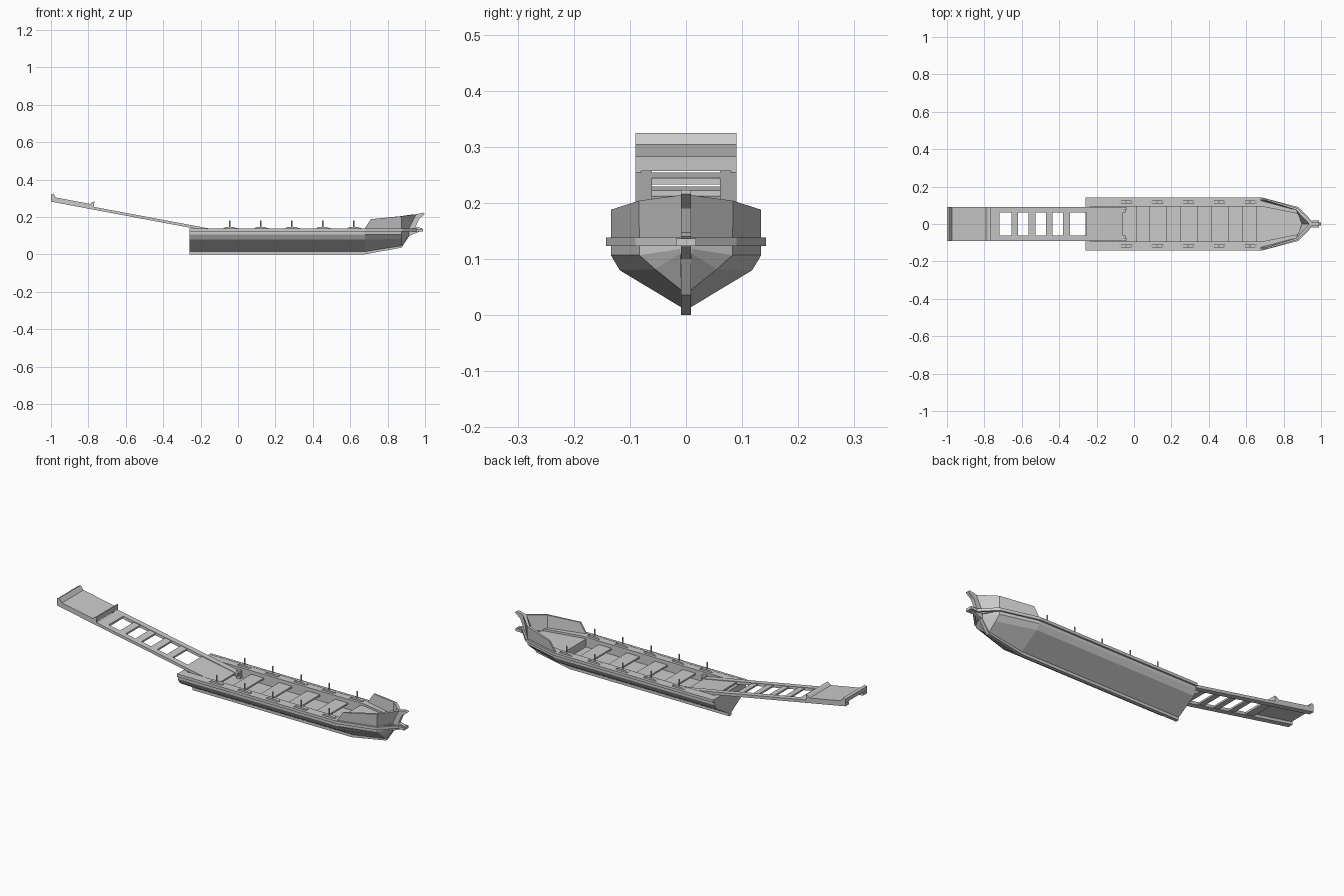
import bpy, bmesh, math

if "Cube" in bpy.data.objects:
    bpy.data.objects.remove(bpy.data.objects["Cube"])

def make(name, verts, faces):
    bm = bmesh.new()
    vs = [bm.verts.new(v) for v in verts]
    for f in faces:
        bm.faces.new([vs[i] for i in f])
    bmesh.ops.remove_doubles(bm, verts=bm.verts, dist=1e-5)
    bmesh.ops.recalc_face_normals(bm, faces=bm.faces)
    me = bpy.data.meshes.new(name)
    bm.to_mesh(me)
    bm.free()
    ob = bpy.data.objects.new(name, me)
    bpy.context.collection.objects.link(ob)
    return ob

def prism(name, profile, y0, y1):
    """Extrude an xz profile along y."""
    n = len(profile)
    verts = [(x, y, z) for y in (y0, y1) for x, z in profile]
    faces = [range(n), range(n, 2 * n)]
    faces += [(i, (i + 1) % n, n + (i + 1) % n, n + i) for i in range(n)]
    return make(name, verts, faces)

def box(name, x0, x1, y0, y1, z0, z1):
    return prism(name, [(x0, z0), (x1, z0), (x1, z1), (x0, z1)], y0, y1)

def loft(name, rings, closed=True, caps=True):
    n = len(rings[0])
    verts = [p for r in rings for p in r]
    faces = []
    for k in range(len(rings) - 1):
        for i in range(n if closed else n - 1):
            j = (i + 1) % n
            faces.append((k * n + i, k * n + j, k * n + n + j, k * n + n + i))
    if caps:
        faces += [range(n), range((len(rings) - 1) * n, len(rings) * n)]
    return make(name, verts, faces)

def mirror_y(ob):
    ob.modifiers.new("Mirror", 'MIRROR').use_axis = (False, True, False)
    return ob

# Faceted hull: half sections (y, z) lofted along x
MID = [(.134, .125), (.134, .107), (.118, .08), (.01, .015)]
BOW = [(.083, .125), (.083, .107), (.055, .082), (.01, .046)]
TIP = [(.01, .125), (.01, .118), (.01, .11), (.01, .1)]
def section(x, half):
    return [(x, y, z) for y, z in half] + [(x, -y, z) for y, z in reversed(half)]
loft("hull", [section(-.26, MID), section(.68, MID), section(.875, BOW), section(.915, TIP)], closed=False)

# Keel and stem post in one profile
prism("keel_and_stem", [(-.26, 0), (.675, 0), (.875, .036), (.917, .1), (.97, .122), (.985, .14),
      (.95, .147), (.968, .19), (1.0, .216), (.99, .223), (.94, .212), (.905, .12),
      (.865, .052), (.67, .02), (-.26, .02)], -.009, .009)
box("stem_knob", .955, .99, -.018, .018, .123, .137)

# Side decks, with inner wall down to the floor
def strip(x, outer, inner, z0, z1):
    return [(x, outer, z0), (x, outer, z1), (x, inner, z1), (x, inner, z0)]
mirror_y(loft("side_deck", [strip(-.26, .118, .095, .08, .137), strip(.68, .118, .095, .08, .137)]))
mirror_y(loft("gunwale", [strip(-.26, .136, .094, .124, .137), strip(.68, .136, .094, .124, .137),
                          strip(.875, .085, .055, .124, .137), strip(.92, .012, .0, .124, .137)]))
# Outer rubbing wale
mirror_y(loft("wale", [strip(-.26, .143, .13, .123, .138), strip(.68, .143, .13, .123, .138),
                       strip(.88, .09, .075, .123, .138), strip(.955, .012, .0, .123, .138)]))

# Floor, stern wall and foredeck
box("floor", -.25, .67, -.1, .1, .076, .084)
box("stern_wall", -.26, -.235, -.1, .1, .08, .137)
loft("foredeck", [[(x, y, .115), (x, y, .126), (x, -y, .126), (x, -y, .115)]
                  for x, y in ((.66, .1), (.7, .118), (.87, .07), (.91, .01))])
box("foredeck_bulkhead", .655, .67, -.1, .1, .08, .126)

# Rowing benches
for i in range(4):
    x = .01 + i * .165
    box("bench", x, x + .075, -.097, .097, .108, .117)

# Raised bow bulwark leaning forward
def wall(base, top, t):
    (bx, by), (tx, ty, tz) = base, top
    return [(bx, by, .135), (tx, ty, tz), (tx - t, max(ty - .009, 0), tz), (bx - t, max(by - .009, 0), .135)]
mirror_y(loft("bow_bulwark", [wall((.675, .134), (.71, .134, .188), 0),
                              wall((.875, .083), (.875, .084, .204), .008),
                              wall((.912, .009), (.952, .009, .214), .014)]))

# Oar rests: tapered block, tall pin and short pin
def pin(name, x, y, z0, z1, r):
    ring = [(x + r * math.cos(a * math.pi / 3), y + r * math.sin(a * math.pi / 3)) for a in range(6)]
    return loft(name, [[(px, py, z) for px, py in ring] for z in (z0, z1)])
for i in range(5):
    x = -.043 + i * .1655
    mirror_y(prism("oar_rest", [(x - .04, .136), (x + .04, .136), (x + .025, .146), (x - .025, .146)], .108, .126))
    mirror_y(pin("oar_pin", x, .118, .136, .18, .004))
    mirror_y(pin("oar_stub", x + .035, .118, .136, .142, .005))

# Boarding ramp: everything follows one sloped line
def rz(x):
    return .282 - (x + 1) * .1875
def slab(name, x0, x1, y0, y1, lo, hi):
    return prism(name, [(x0, rz(x0) + lo), (x1, rz(x1) + lo), (x1, rz(x1) + hi), (x0, rz(x0) + hi)], y0, y1)
mirror_y(slab("ramp_rail", -1, -.045, .061, .09, 0, .015))
mirror_y(slab("ramp_cheek", -1, -.77, .08, .09, .01, .026))
slab("ramp_cross_bar", -.77, -.718, -.09, .09, .004, .015)
slab("ramp_foot_plate", -.255, -.06, -.065, .065, .003, .012)
for i in range(4):
    x = -.655 + i * .092
    slab("ramp_rung", x, x + .036, -.065, .065, .003, .012)
# Landing plate with upturned lips at both ends
prism("ramp_landing", [(-1, rz(-1) + .018), (-.77, rz(-.77) + .018), (-.768, .283), (-.778, .28),
      (-.79, rz(-.79) + .027), (-.972, rz(-.972) + .027), (-.988, .325), (-1, .32)], -.09, .09)
# Hinge posts
mirror_y(box("ramp_hinge", -.062, -.04, .074, .09, .085, .128))
